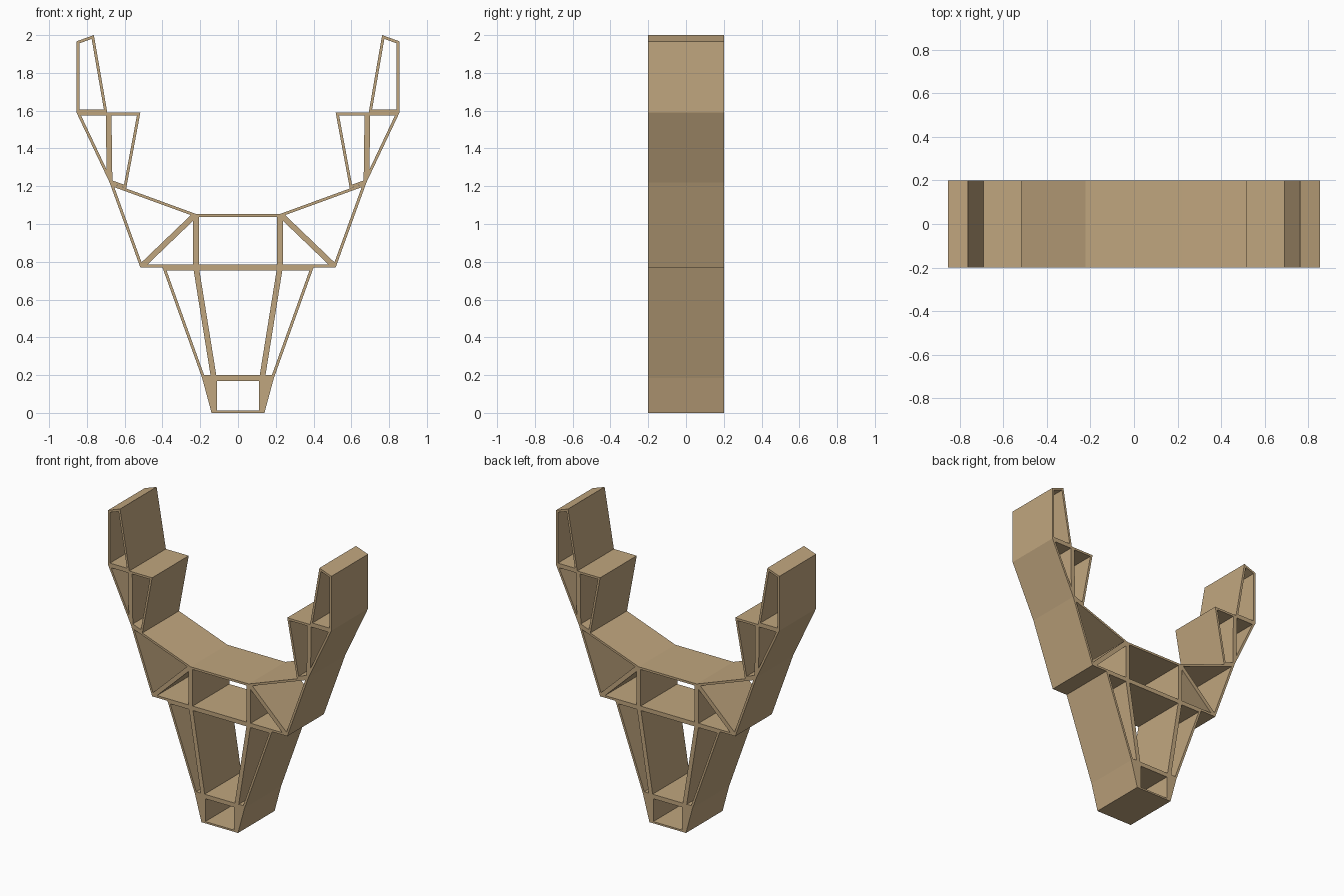
import bpy
import bmesh
from mathutils import Vector
from mathutils.geometry import intersect_line_line_2d, intersect_line_line

cube = bpy.data.objects.get("Cube")
if cube:
    bpy.data.objects.remove(cube, do_unlink=True)

DEPTH = 0.4
BOARD = 0.015

# Single plywood colour
wood = bpy.data.materials.new("light plywood")
wood.use_nodes = True
colour = (0.53, 0.38, 0.21, 1)
wood.diffuse_color = colour
wood.node_tree.nodes["Principled BSDF"].inputs["Base Color"].default_value = colour


def inset(points, width):
    """Shrink a counter-clockwise convex outline by the board thickness."""
    lines = []
    for i, p in enumerate(points):
        a, b = Vector(p), Vector(points[(i + 1) % len(points)])
        d = (b - a).normalized()
        shift = Vector((-d.y, d.x)) * width
        lines.append((a + shift, d))
    corners = []
    for i, (q, e) in enumerate(lines):
        p, d = lines[i - 1]
        t = (q - p).cross(e) / d.cross(e)
        corners.append(p + d * t)
    return corners


def frame(name, outer, inner=None, width=BOARD):
    """Open box: the ring between two outlines, extruded front to back."""
    inner = inner or inset(outer, width)
    bm = bmesh.new()
    rings = []
    for y in (-DEPTH / 2, DEPTH / 2):
        rings.append([[bm.verts.new((x, y, z)) for x, z in loop]
                      for loop in (outer, inner)])
    (fo, fi), (bo, bi) = rings
    n = len(outer)
    for i in range(n):
        j = (i + 1) % n
        bm.faces.new((fo[i], fo[j], fi[j], fi[i]))
        bm.faces.new((bo[j], bo[i], bi[i], bi[j]))
        bm.faces.new((fo[j], fo[i], bo[i], bo[j]))
        bm.faces.new((fi[i], fi[j], bi[j], bi[i]))
    bmesh.ops.recalc_face_normals(bm, faces=bm.faces)
    mesh = bpy.data.meshes.new(name)
    bm.to_mesh(mesh)
    bm.free()
    mesh.materials.append(wood)
    obj = bpy.data.objects.new(name, mesh)
    bpy.context.collection.objects.link(obj)


def symmetric(right_edge):
    """Close an outline from its +x corners, listed bottom to top."""
    return right_edge + [(-x, z) for x, z in reversed(right_edge)]


# Shared corner points on the +x side
chin, snout_top, nose_foot = (0.14, 0), (0.19, 0.185), (0.128, 0.185)
brow, cheek, jaw = (0.222, 0.77), (0.40, 0.77), (0.517, 0.77)
crown, temple, ear_foot = (0.222, 1.053), (0.68, 1.22), (0.592, 1.188)
ear_tip, fork, outer_fork = (0.517, 1.59), (0.685, 1.59), (0.855, 1.59)

# Central compartments
frame("snout", symmetric([chin, snout_top]),
      symmetric([(0.11, 0.012), (0.11, 0.17)]))
frame("nose_bridge", symmetric([nose_foot, brow]))
frame("forehead", symmetric([brow, crown]))

# Paired compartments
pairs = {
    "cheek": [nose_foot, snout_top, cheek, brow],
    "eye": [brow, jaw, crown],
    "temple": [jaw, temple, crown],
    "inner_antler": [ear_foot, temple, fork, ear_tip],
    "outer_antler": [temple, outer_fork, fork],
    "antler_tip": [(0.692, 1.59), outer_fork, (0.855, 1.967), (0.763, 2.0)],
}
for part, outline in pairs.items():
    frame("left_" + part, outline)
    frame("right_" + part, [(-x, z) for x, z in reversed(outline)])
